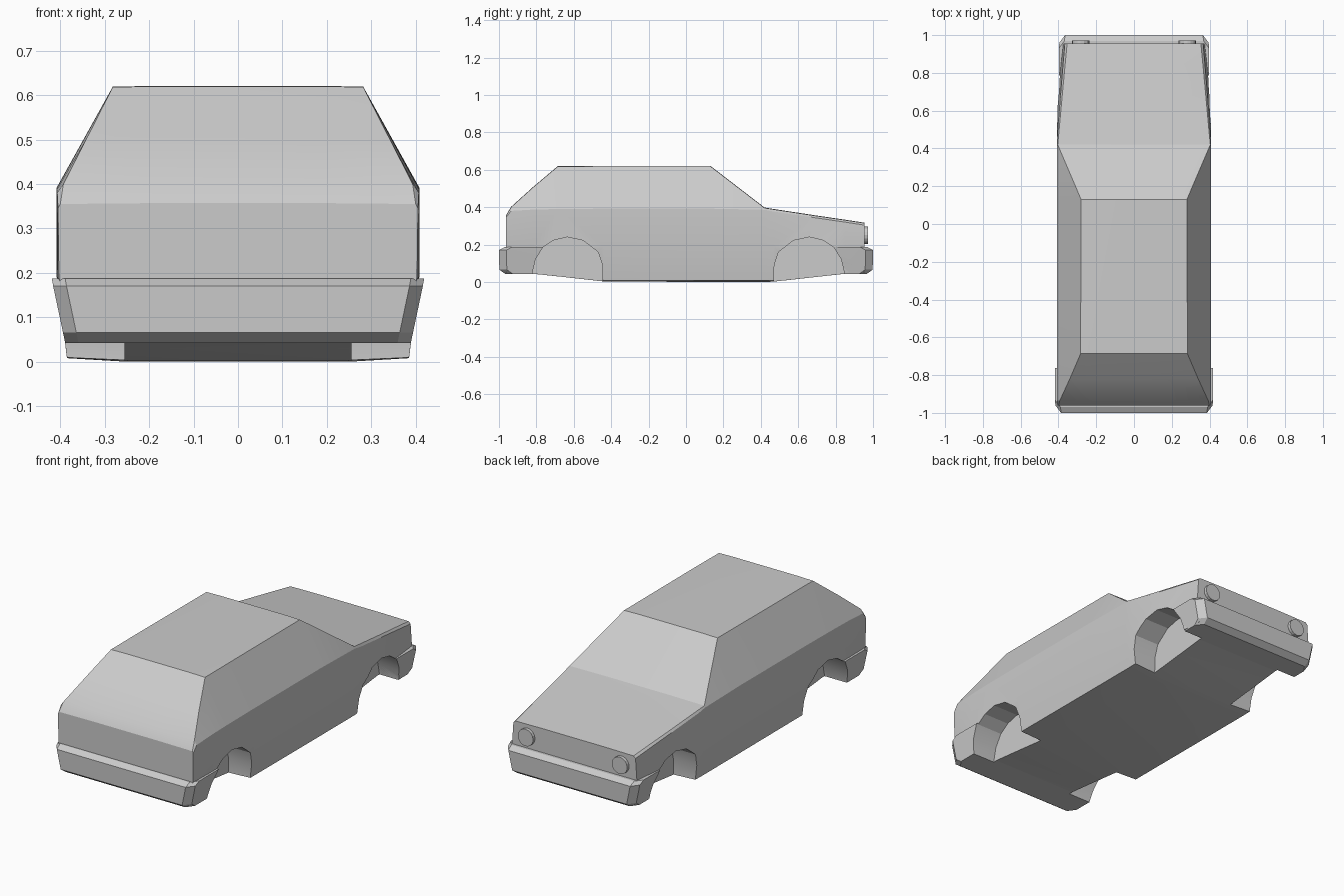
import bpy, bmesh, math

if "Cube" in bpy.data.objects:
    bpy.data.objects.remove(bpy.data.objects["Cube"])


def loft(name, rings):
    """Closed solid skinned through rings of equal length."""
    bm = bmesh.new()
    vs = [[bm.verts.new(p) for p in r] for r in rings]
    n = len(rings[0])
    for a, b in zip(vs, vs[1:]):
        for i in range(n):
            j = (i + 1) % n
            bm.faces.new((a[i], a[j], b[j], b[i]))
    bm.faces.new(vs[0])
    bm.faces.new(vs[-1])
    bmesh.ops.recalc_face_normals(bm, faces=bm.faces)
    me = bpy.data.meshes.new(name)
    bm.to_mesh(me)
    bm.free()
    ob = bpy.data.objects.new(name, me)
    bpy.context.collection.objects.link(ob)
    return ob


def finish(ob, cutters=()):
    bpy.ops.object.select_all(action='DESELECT')
    ob.select_set(True)
    bpy.context.view_layer.objects.active = ob
    for c in cutters:
        m = ob.modifiers.new("arch", 'BOOLEAN')
        m.operation = 'DIFFERENCE'
        m.solver = 'EXACT'
        m.object = c
        bpy.ops.object.modifier_apply(modifier=m.name)
    bpy.ops.object.shade_smooth_by_angle(angle=math.radians(20))


# Body stations: y, floor z, sill x, sill z, waist x, belt (x, z), roof (x, z)
stations = [
    (-0.962, .048, .375, .052, .403, .405, .345, .400, .355),
    (-0.935, .048, .378, .052, .406, .407, .380, .393, .400),
    (-0.82, .044, .382, .049, .408, .408, .387, .340, .504),
    (-0.685, .030, .384, .036, .408, .408, .390, .282, .618),
    (-0.44, .003, .385, .009, .408, .408, .392, .282, .619),
    (0.13, .000, .385, .008, .408, .408, .392, .280, .619),
    (0.42, .000, .385, .008, .408, .408, .386, .404, .396),
    (0.47, .002, .385, .009, .408, .406, .376, .399, .388),
    (0.68, .025, .382, .030, .403, .389, .345, .380, .356),
    (0.85, .044, .372, .049, .386, .375, .320, .364, .331),
    (0.955, .048, .362, .052, .374, .366, .304, .354, .315),
]
rings = []
for y, zf, xs, zs, xw, xb, zb, xr, zr in stations:
    half = [(.25, zf), (xs, zs), (xw, .19), (xb, zb), (xr, zr), (.19, zr + .002)]
    rings.append([(x, y, z) for x, z in half] + [(-x, y, z) for x, z in reversed(half)])
body = loft("car_body", rings)


# Bumpers wrapping the corners, bevelled above and below
def bumper(name, s, width, inner):
    levels = []
    for z, dx, end in [(.042, -.03, .965), (.066, -.025, .998), (.17, -.003, 1.0), (.187, 0, .97)]:
        w = width + dx
        half = [(w, inner), (w, end - .04), (w - .03, end)]
        levels.append([(x, s * y, z) for x, y in half] + [(-x, s * y, z) for x, y in reversed(half)])
    return loft(name, levels)


rear = bumper("rear_bumper", -1, .419, .75)
front = bumper("front_bumper", 1, .398, .78)

# Wheel arch pockets
arch = [(-.825, -.1), (-.822, .045), (-.805, .12), (-.765, .185), (-.71, .222), (-.635, .240),
        (-.55, .222), (-.47, .16), (-.447, .09), (-.443, -.1)]
cutters = []
for side in (-1, 1):
    for flip in (False, True):
        prof = [(.025 - y if flip else y, z) for y, z in arch]
        c = loft("arch_cutter", [[(side * x, y, z) for y, z in prof] for x in (.255, .6)])
        c.hide_render = True
        cutters.append(c)

for ob in (body, rear, front):
    finish(ob, cutters)
for c in cutters:
    bpy.data.objects.remove(c)

# Round headlights
for side, label in ((-1, "left"), (1, "right")):
    bpy.ops.mesh.primitive_cylinder_add(vertices=16, radius=.046, depth=.04,
                                        location=(side * .282, .952, .25),
                                        rotation=(math.pi / 2, 0, 0))
    lamp = bpy.context.object
    lamp.name = label + "_headlight"
    finish(lamp)
